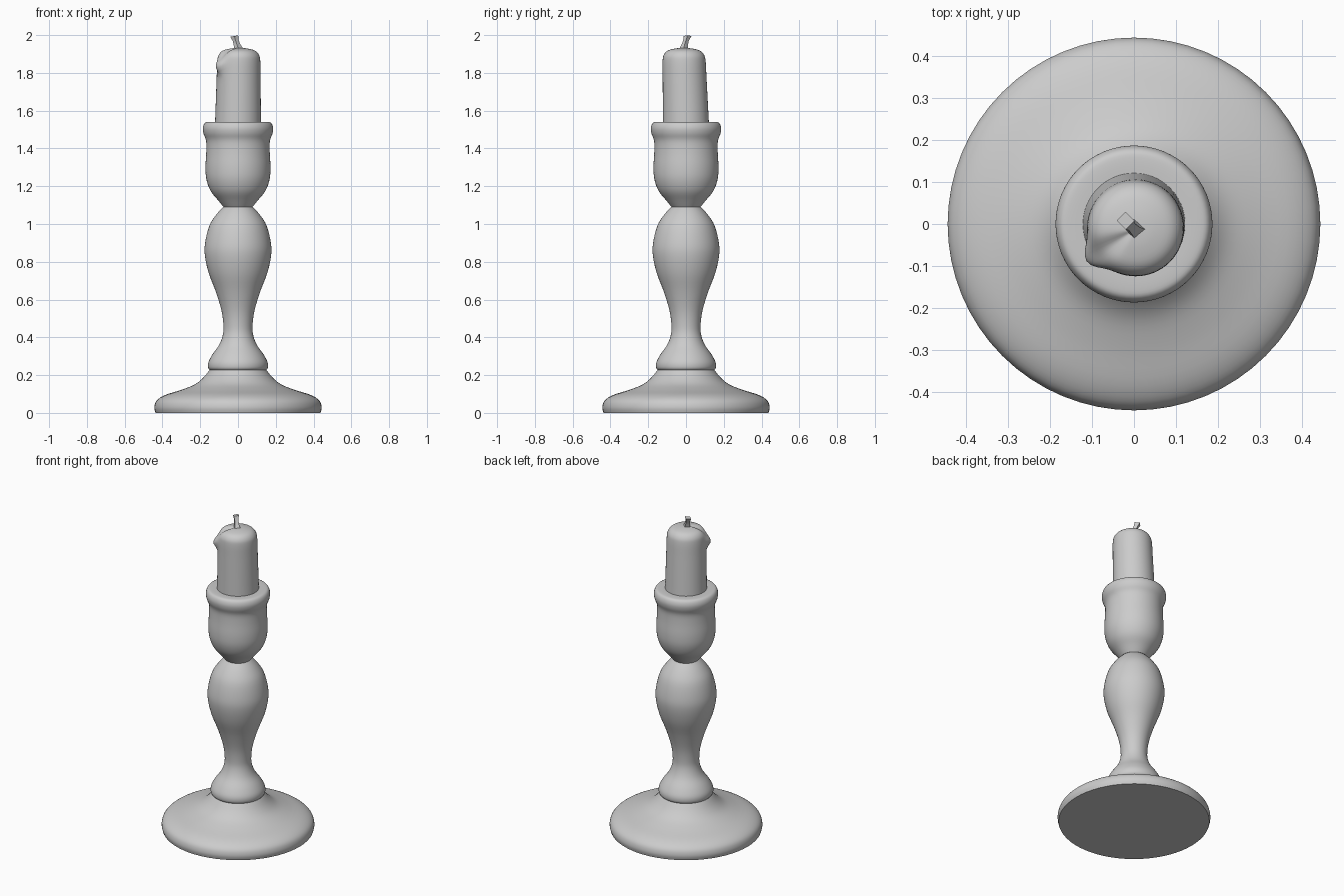
import bpy
import bmesh
import math
from mathutils import Vector

SEGMENTS = 64

default_cube = bpy.data.objects.get("Cube")
if default_cube:
    bpy.data.objects.remove(default_cube, do_unlink=True)

# Single plain grey finish
grey = bpy.data.materials.new("plain grey")
grey.use_nodes = True
colour = (0.6, 0.6, 0.6, 1)
grey.diffuse_color = colour
grey.node_tree.nodes["Principled BSDF"].inputs["Base Color"].default_value = colour


def smooth_profile(points, steps=4):
    """Run a Catmull-Rom curve through (radius, height) points."""
    pts = [Vector(p) for p in points]
    pts = [pts[0]] + pts + [pts[-1]]
    result = []
    for a, b, c, d in zip(pts, pts[1:], pts[2:], pts[3:]):
        for i in range(steps):
            t = i / steps
            result.append(0.5 * (2 * b + (c - a) * t
                                 + (2 * a - 5 * b + 4 * c - d) * t ** 2
                                 + (3 * b - a - 3 * c + d) * t ** 3))
    return result + [pts[-1]]


def loft(name, rings, angle=50):
    """Skin rings of points, close both ends and shade smooth."""
    bm = bmesh.new()
    loops = [[bm.verts.new(p) for p in ring] for ring in rings]
    for low, high in zip(loops, loops[1:]):
        count = len(low)
        for i in range(count):
            j = (i + 1) % count
            bm.faces.new((low[i], low[j], high[j], high[i]))
    bm.faces.new(reversed(loops[0]))
    bm.faces.new(loops[-1])
    bmesh.ops.recalc_face_normals(bm, faces=bm.faces)
    mesh = bpy.data.meshes.new(name)
    bm.to_mesh(mesh)
    bm.free()
    mesh.materials.append(grey)
    obj = bpy.data.objects.new(name, mesh)
    bpy.context.collection.objects.link(obj)
    bpy.ops.object.select_all(action="DESELECT")
    obj.select_set(True)
    bpy.context.view_layer.objects.active = obj
    bpy.ops.object.shade_smooth_by_angle(angle=math.radians(angle))
    return obj


def circle(radius, z, count=SEGMENTS):
    turns = [math.tau * i / count for i in range(count)]
    return [Vector((radius * math.cos(a), radius * math.sin(a), z)) for a in turns]


def lathe(name, points):
    return loft(name, [circle(r, z) for r, z in smooth_profile(points)])


# Turned holder: dished foot, baluster stem and candle cup
lathe("foot", [(0.437, 0), (0.443, 0.03), (0.43, 0.066), (0.385, 0.095), (0.3, 0.122),
               (0.23, 0.15), (0.185, 0.185), (0.15, 0.228)])
lathe("stem", [(0.148, 0.226), (0.158, 0.24), (0.156, 0.27), (0.135, 0.31),
               (0.1, 0.36), (0.081, 0.41), (0.077, 0.46), (0.087, 0.54),
               (0.117, 0.64), (0.155, 0.74), (0.175, 0.83), (0.174, 0.9),
               (0.152, 0.99), (0.115, 1.05), (0.075, 1.093)])
lathe("cup", [(0.075, 1.088), (0.105, 1.125), (0.145, 1.175), (0.167, 1.235),
              (0.172, 1.3), (0.168, 1.38), (0.169, 1.44), (0.183, 1.48),
              (0.186, 1.51), (0.175, 1.535), (0.15, 1.541), (0.1, 1.54)])

# Candle with a slight lean and a wax drip on one shoulder
candle_profile = [(0.122, 1.52), (0.119, 1.65), (0.116, 1.78), (0.114, 1.86),
                  (0.107, 1.895), (0.085, 1.918), (0.045, 1.929), (0.01, 1.932)]
drip_direction = math.radians(214)
rings = []
for radius, z in smooth_profile(candle_profile):
    ring = circle(radius, z)
    rise = (z - 1.52) / 0.41
    drip_height = math.exp(-((z - 1.855) / 0.035) ** 2)
    for p in ring:
        turn = math.atan2(p.y, p.x) - drip_direction
        turn = (turn + math.pi) % math.tau - math.pi
        drip = math.exp(-(turn / 0.28) ** 2)
        p.xy *= 1 + 0.24 * drip * drip_height
        p.z -= 0.025 * drip * rise * radius / 0.12
        p.x += 0.005 * rise
        p.y -= 0.012 * rise
    rings.append(ring)
loft("candle", rings)

# Short bent wick with a square section
wick_path = [(0.004, -0.014, 1.92, 0.026), (-0.004, -0.008, 1.945, 0.018),
             (-0.012, 0, 1.97, 0.015), (-0.02, 0.008, 1.995, 0.021)]
wick_rings = []
for x, y, z, radius in wick_path:
    ring = circle(radius, z, 4)
    for p in ring:
        p.x += x
        p.y += y
        p.z += 0.2 * (p.x - x)
    wick_rings.append(ring)
loft("wick", wick_rings, 30)
